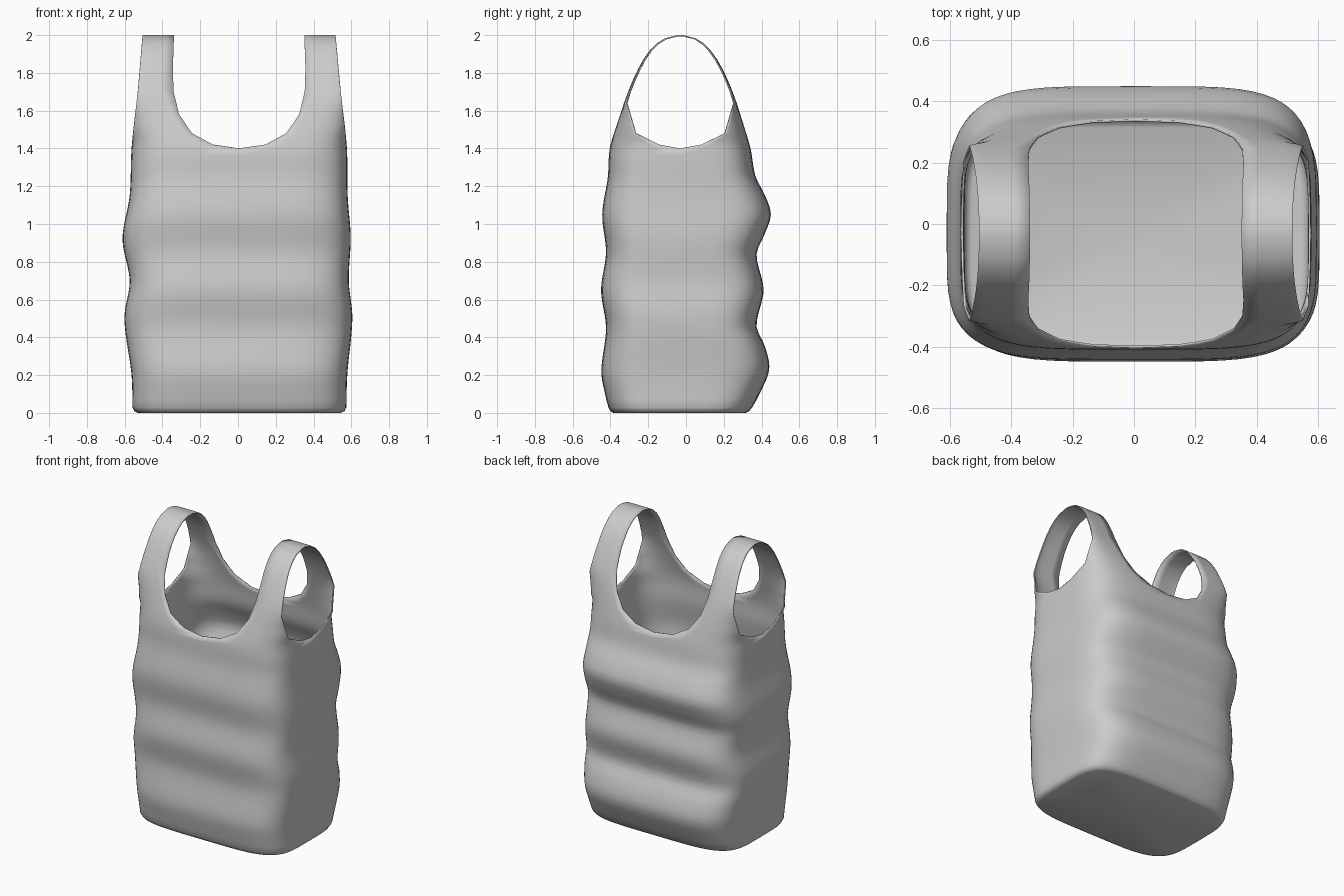
import bpy, bmesh, math

if "Cube" in bpy.data.objects:
    bpy.data.objects.remove(bpy.data.objects["Cube"])

CX, CY, COLS = 0.006, -0.03, 16

# Wavy silhouette profiles: (height, position)
FRONT = [(0, -.40), (.1, -.425), (.22, -.445), (.45, -.42), (.65, -.446), (.85, -.42), (1.05, -.44),
         (1.25, -.41), (1.4, -.40), (1.58, -.345), (1.7, -.303), (1.82, -.25), (1.92, -.187), (1.98, -.11), (2, CY)]
BACK = [(0, .33), (.1, .385), (.23, .437), (.35, .415), (.46, .37), (.65, .407), (.84, .37), (.94, .41),
        (1.05, .446), (1.15, .415), (1.25, .365), (1.4, .338), (1.58, .285), (1.7, .243), (1.82, .19),
        (1.92, .125), (1.98, .05), (2, CY)]
LEFT = [(0, -.555), (.2, -.56), (.5, -.598), (.7, -.57), (.92, -.608), (1.15, -.57), (1.4, -.56), (1.7, -.53), (2, -.505)]
RIGHT = [(0, .57), (.2, .575), (.5, .602), (.7, .583), (.93, .593), (1.15, .577), (1.4, .573), (1.7, .543), (2, .516)]
# Openings: half width of mouth, half width of side hole, corner squareness
MOUTH = [(1.4, 0), (1.42, .14), (1.48, .25), (1.58, .318), (1.7, .347), (1.82, .351), (2, .345)]
HOLE = [(1.4, 0), (1.42, .11), (1.48, .235), (1.58, .265), (1.7, .3), (2, .3)]
SQUARE = [(1.4, 4.5), (1.48, 5), (1.58, 7), (1.7, 20), (2, 20)]


def linear(pts, z):
    if z <= pts[0][0]:
        return pts[0][1]
    for (z0, v0), (z1, v1) in zip(pts, pts[1:]):
        if z <= z1:
            return v0 + (v1 - v0) * (z - z0) / (z1 - z0)
    return pts[-1][1]


def smooth(pts, z):
    """Cubic interpolation through the profile points."""
    def slope(i):
        a, b = pts[max(i - 1, 0)], pts[min(i + 1, len(pts) - 1)]
        return (b[1] - a[1]) / (b[0] - a[0])
    for i in range(len(pts) - 1):
        (z0, v0), (z1, v1) = pts[i], pts[i + 1]
        if z <= z1:
            h = z1 - z0
            t = (z - z0) / h
            return (v0 * (2*t**3 - 3*t*t + 1) + v1 * (3*t*t - 2*t**3)
                    + h * slope(i) * (t**3 - 2*t*t + t) + h * slope(i + 1) * (t**3 - t*t))
    return pts[-1][1]


def quarter_row(z, sx, sy, scale):
    """Points from the mouth edge, round the corner, to the side hole edge."""
    X = abs(smooth(RIGHT if sx > 0 else LEFT, z) - CX) * scale
    D = abs(smooth(BACK if sy > 0 else FRONT, z) - CY) * scale
    a, n = linear(MOUTH, z), linear(SQUARE, z)
    ratio = min(linear(HOLE, z) / max(D, .001), .97)
    p0 = math.asin((a / X) ** (n / 2)) if X > 0 else 0
    p1 = math.acos(ratio ** (n / 2))
    end = X * math.sin(p1) ** (2 / n)
    stretch = (X - a) / (end - a) if end > a else 1
    row = []
    for i in range(COLS + 1):
        p = p0 + (p1 - p0) * i / COLS
        x = a + (X * max(math.sin(p), 0) ** (2 / n) - a) * stretch
        y = D * max(math.cos(p), 0) ** (2 / n)
        row.append((CX + sx * x, CY + sy * y, z))
    return row


# Rows: floor, rounded bottom edge, wavy body, handles
rows = [(.004, 0), (.004, .955), (.012, .985), (.03, 1)]
rows += [(.07 + .035 * i, 1) for i in range(38)]
rows += [(z, 1) for z in (1.4, 1.405, 1.42, 1.45, 1.48, 1.53, 1.58, 1.64, 1.7, 1.76, 1.82, 1.87, 1.92, 1.955, 1.98, 1.996)]

bm = bmesh.new()
for sx in (-1, 1):
    for sy in (-1, 1):
        grid = [[bm.verts.new(p) for p in quarter_row(z, sx, sy, s)] for z, s in rows]
        # close the strap along its crest
        crest = [bm.verts.new((v.co.x, CY, 2 - .004)) for v in grid[-1]]
        grid[-1] = [v for v in grid[-1]]
        grid.append(crest)
        for lo, hi in zip(grid, grid[1:]):
            for i in range(COLS):
                f = [lo[i], lo[i + 1], hi[i + 1], hi[i]]
                bm.faces.new(f if sx * sy < 0 else f[::-1])
bmesh.ops.remove_doubles(bm, verts=bm.verts, dist=.0006)
bmesh.ops.dissolve_degenerate(bm, edges=bm.edges, dist=.0002)
bmesh.ops.recalc_face_normals(bm, faces=bm.faces)

mesh = bpy.data.meshes.new("carrier_bag")
bm.to_mesh(mesh)
bm.free()
bag = bpy.data.objects.new("carrier_bag", mesh)
bpy.context.collection.objects.link(bag)

# Thin sheet thickness
sheet = bag.modifiers.new("sheet", 'SOLIDIFY')
sheet.thickness = .007
sheet.offset = 0

bpy.context.view_layer.objects.active = bag
bag.select_set(True)
bpy.ops.object.shade_smooth_by_angle(angle=math.radians(40))
